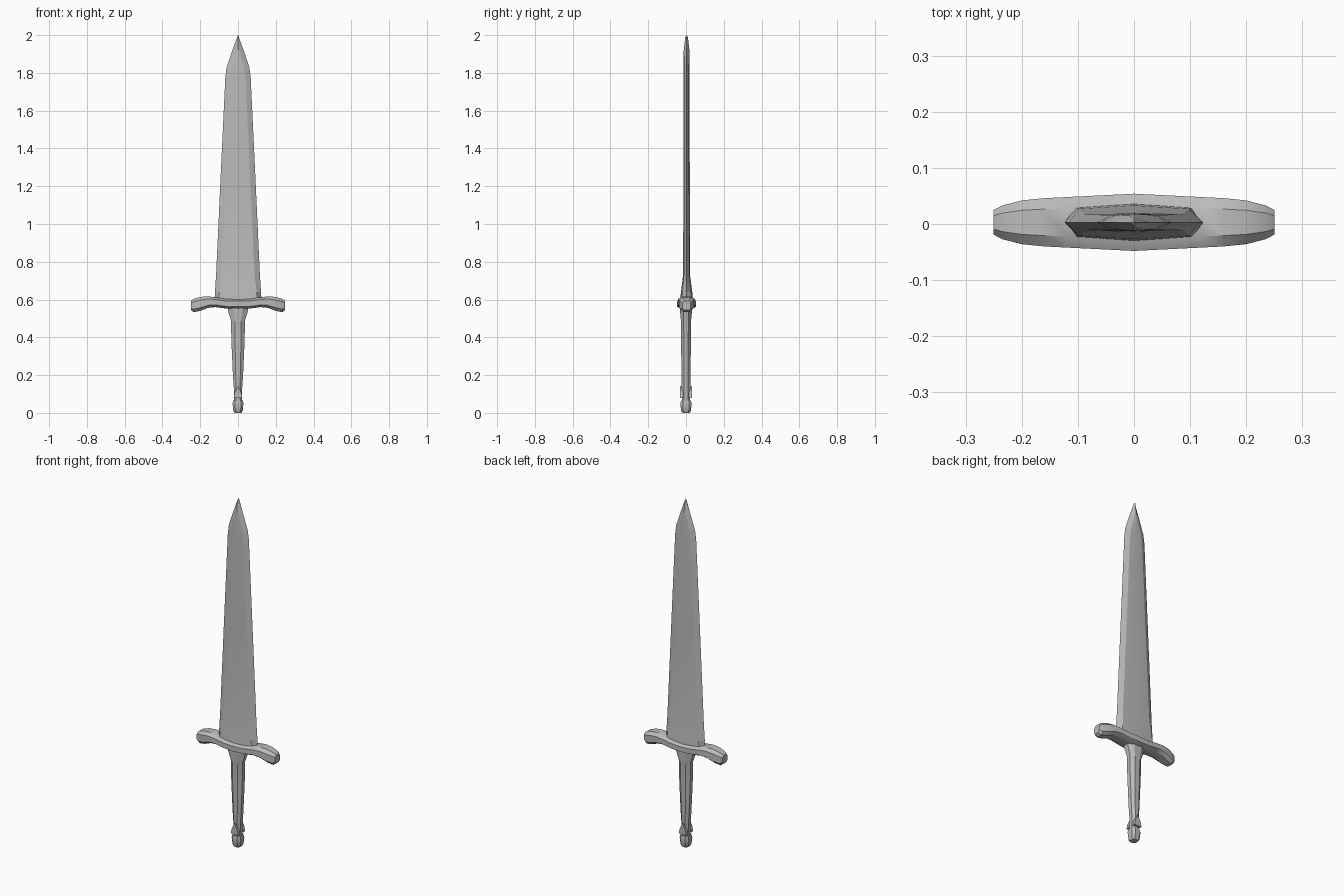
import bpy, bmesh
from mathutils import Vector

if "Cube" in bpy.data.objects:
    bpy.data.objects.remove(bpy.data.objects["Cube"])

steel = bpy.data.materials.new("grey steel")
steel.use_nodes = True
GREY = (0.5, 0.5, 0.5, 1)
steel.diffuse_color = GREY
steel.node_tree.nodes["Principled BSDF"].inputs["Base Color"].default_value = GREY


def loft(name, rings, angle=25):
    """Skin a list of closed rings and cap both ends."""
    bm = bmesh.new()
    loops = [[bm.verts.new(p) for p in ring] for ring in rings]
    for a, b in zip(loops, loops[1:]):
        for i in range(len(a)):
            j = (i + 1) % len(a)
            bm.faces.new((a[i], a[j], b[j], b[i]))
    bm.faces.new(loops[0])
    bm.faces.new(loops[-1])
    bmesh.ops.remove_doubles(bm, verts=bm.verts, dist=0.0005)
    bmesh.ops.recalc_face_normals(bm, faces=bm.faces)
    mesh = bpy.data.meshes.new(name)
    bm.to_mesh(mesh)
    bm.free()
    mesh.materials.append(steel)
    ob = bpy.data.objects.new(name, mesh)
    bpy.context.collection.objects.link(ob)
    bpy.ops.object.select_all(action="DESELECT")
    ob.select_set(True)
    bpy.context.view_layer.objects.active = ob
    bpy.ops.object.shade_smooth_by_angle(angle=angle * 3.14159 / 180)
    return ob


def octagon(rx, ry, cut=0.5):
    """Chamfered rectangle as 2D points."""
    return [(rx, -ry * cut), (rx, ry * cut), (rx * cut, ry), (-rx * cut, ry),
            (-rx, ry * cut), (-rx, -ry * cut), (-rx * cut, -ry), (rx * cut, -ry)]


# Blade: edge half width, bevel half width, half thickness, height
def blade_ring(edge, flat, thick, z):
    y = 0.003
    return [Vector(p) for p in (
        (edge, y, z), (flat, y + thick * 0.8, z), (0, y + thick, z),
        (-flat, y + thick * 0.8, z), (-edge, y, z),
        (-flat, y - thick * 0.8, z), (0, y - thick, z), (flat, y - thick * 0.8, z))]


loft("blade", [blade_ring(*r) for r in (
    (0.125, 0.105, 0.034, 0.58), (0.122, 0.098, 0.03, 0.64),
    (0.116, 0.088, 0.018, 0.73), (0.092, 0.064, 0.017, 1.25),
    (0.067, 0.04, 0.016, 1.78), (0.06, 0.033, 0.016, 1.83),
    (0.03, 0.008, 0.015, 1.92), (0.004, 0.002, 0.007, 1.99),
    (0, 0, 0, 2.0))], 12)

# Crossguard: x, bottom, top, half depth, mirrored to both sides
half = [(0, 0.55, 0.603, 0.051), (0.06, 0.552, 0.604, 0.048),
        (0.12, 0.56, 0.612, 0.045), (0.16, 0.556, 0.617, 0.043),
        (0.2, 0.54, 0.614, 0.039), (0.235, 0.533, 0.604, 0.03),
        (0.25, 0.545, 0.592, 0.022)]
guard = [(-x, b, t, d) for x, b, t, d in reversed(half[1:])] + half
loft("crossguard", [[(x, 0.003 + u, (b + t) / 2 + v)
                     for u, v in octagon(d, (t - b) / 2, 0.55)]
                    for x, b, t, d in guard], 30)

# Grip, pommel and collar: half width, half depth, height
def column(name, rows, cut):
    loft(name, [[(x, y, z) for x, y in octagon(rx, ry, cut)]
                for rx, ry, z in rows], 30)


column("grip", [(0.021, 0.022, 0.06), (0.022, 0.023, 0.13), (0.027, 0.024, 0.2),
                (0.035, 0.026, 0.38), (0.037, 0.027, 0.49),
                (0.053, 0.032, 0.54), (0.055, 0.032, 0.565)], 0.45)
column("pommel", [(0.018, 0.019, 0), (0.025, 0.026, 0.012),
                  (0.029, 0.03, 0.05), (0.025, 0.026, 0.066)], 0.55)

# Pointed tabs at the foot of the grip, front and back
for side, name in ((-1, "front_tab"), (1, "back_tab")):
    loft(name, [[(x, side * y, z) for x, z in
                 ((-0.023, 0.078), (0.023, 0.078), (0.018, 0.105),
                  (0, 0.142), (-0.018, 0.105))] for y in (0.015, 0.032)])
